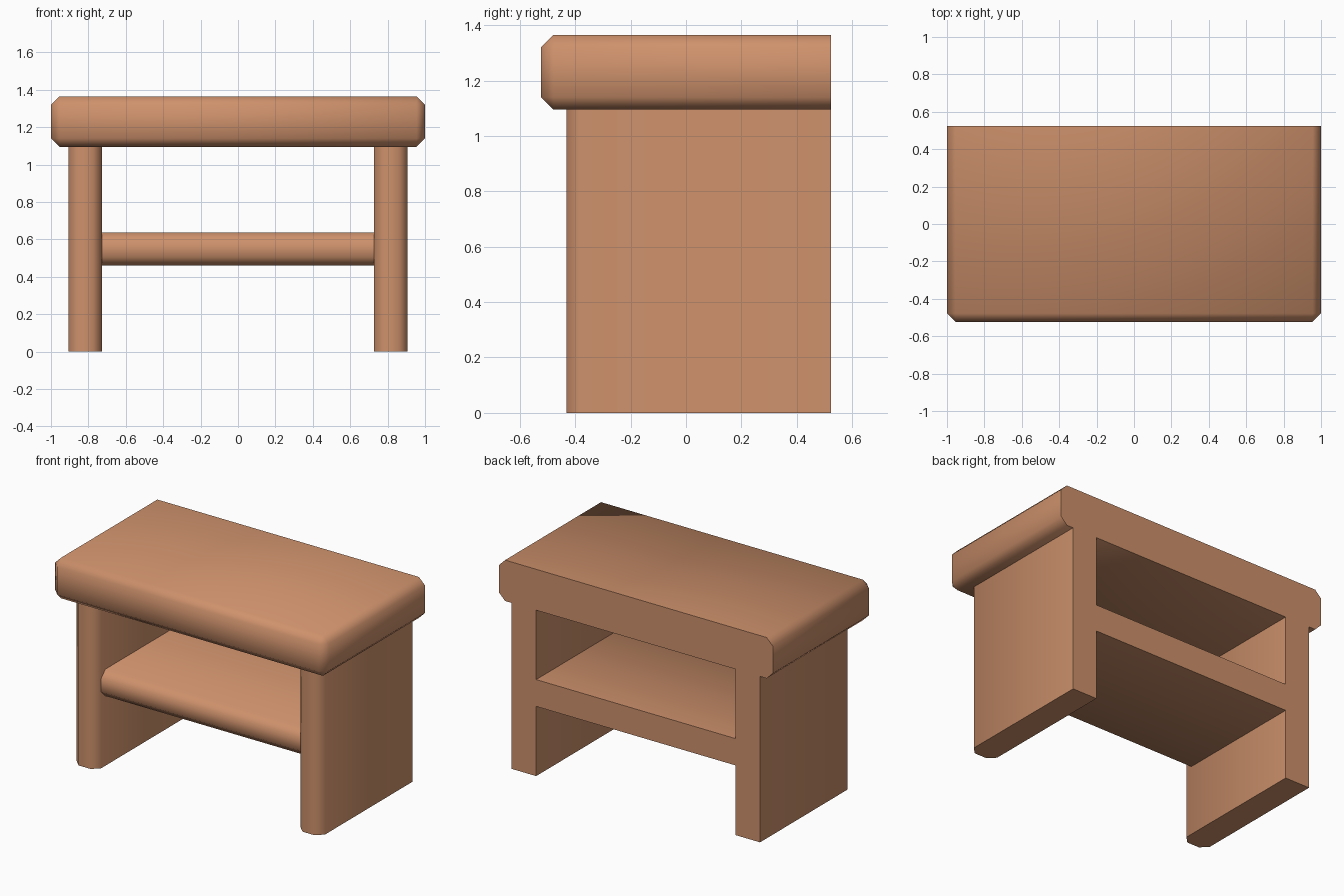
import bpy, bmesh, math

if "Cube" in bpy.data.objects:
    bpy.data.objects.remove(bpy.data.objects["Cube"])

wood = bpy.data.materials.new("warm_wood")
wood.diffuse_color = (0.62, 0.285, 0.15, 1)
wood.use_nodes = True
wood.node_tree.nodes["Principled BSDF"].inputs["Base Color"].default_value = wood.diffuse_color

BACK = 0.523      # all parts end flush at the back
CHAMFER = 0.045


def chamfered_box(name, lo, hi, pick_edge):
    """Box between two corners with the chosen edges chamfered."""
    bm = bmesh.new()
    bmesh.ops.create_cube(bm, size=1)
    for v in bm.verts:
        for i in range(3):
            v.co[i] = hi[i] if v.co[i] > 0 else lo[i]
    edges = [e for e in bm.edges if pick_edge(e)]
    bmesh.ops.bevel(bm, geom=edges, offset=CHAMFER, offset_type='OFFSET',
                    segments=1, affect='EDGES', clamp_overlap=True)
    bmesh.ops.recalc_face_normals(bm, faces=bm.faces)
    mesh = bpy.data.meshes.new(name)
    bm.to_mesh(mesh)
    bm.free()
    mesh.materials.append(wood)
    obj = bpy.data.objects.new(name, mesh)
    bpy.context.collection.objects.link(obj)
    bpy.ops.object.select_all(action='DESELECT')
    obj.select_set(True)
    bpy.context.view_layer.objects.active = obj
    bpy.ops.object.shade_smooth_by_angle(angle=math.radians(60))
    return obj


def on_back(e):
    return all(v.co.y > 0 for v in e.verts)


def on_front(e):
    return all(v.co.y < 0 for v in e.verts)


def direction(e):
    d = e.verts[1].co - e.verts[0].co
    return max(range(3), key=lambda i: abs(d[i]))


# Thick top slab: every edge chamfered except around the flat back
chamfered_box("top_slab", (-1, -BACK, 1.095), (1, BACK, 1.365),
              lambda e: not on_back(e))

# Side panels: front upright edges chamfered
for name, x0, x1 in (("left_side_panel", -0.907, -0.728),
                     ("right_side_panel", 0.728, 0.907)):
    chamfered_box(name, (x0, -0.432, 0), (x1, BACK, 1.095),
                  lambda e: on_front(e) and direction(e) == 2)

# Shelf between the panels: front long edges chamfered
chamfered_box("shelf", (-0.728, -0.388, 0.46), (0.728, BACK, 0.637),
              lambda e: on_front(e) and direction(e) == 0)
